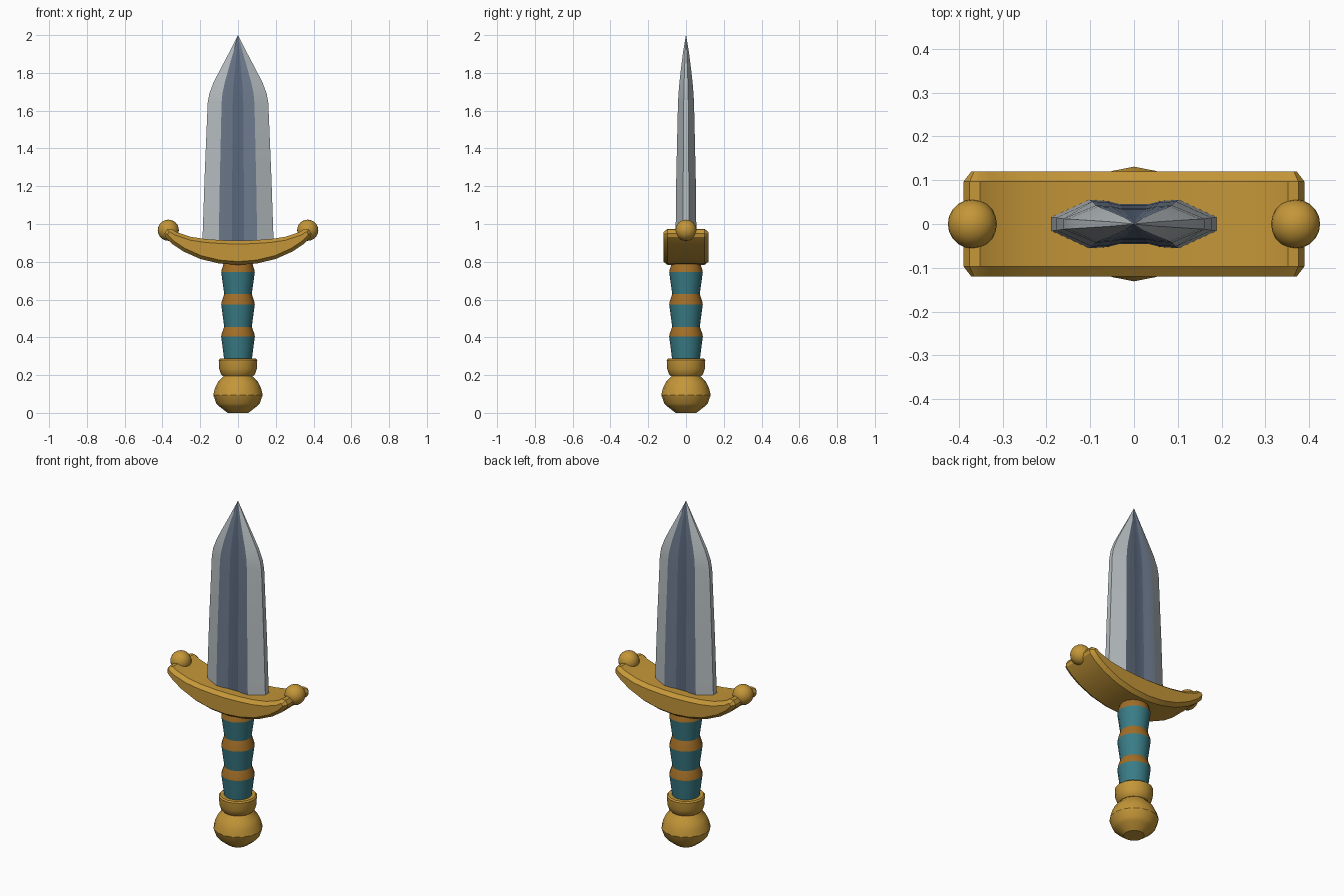
import bpy, bmesh, math

if "Cube" in bpy.data.objects:
    bpy.data.objects.remove(bpy.data.objects["Cube"])


def material(name, rgb):
    m = bpy.data.materials.new(name)
    m.diffuse_color = (*rgb, 1)
    m.use_nodes = True
    m.node_tree.nodes["Principled BSDF"].inputs["Base Color"].default_value = m.diffuse_color
    return m


GOLD = material("gold", (0.55, 0.305, 0.04))
BRONZE = material("bronze", (0.36, 0.155, 0.02))
TEAL = material("teal", (0.042, 0.205, 0.245))
STEEL = material("steel", (0.46, 0.50, 0.52))
FULLER = material("blue_steel", (0.15, 0.19, 0.26))
FULLER_DARK = material("dark_blue_steel", (0.10, 0.135, 0.20))


def finish(name, bm, mats, angle=30):
    bmesh.ops.recalc_face_normals(bm, faces=bm.faces)
    me = bpy.data.meshes.new(name)
    bm.to_mesh(me)
    bm.free()
    for m in mats:
        me.materials.append(m)
    ob = bpy.data.objects.new(name, me)
    bpy.context.collection.objects.link(ob)
    bpy.ops.object.select_all(action='DESELECT')
    ob.select_set(True)
    bpy.context.view_layer.objects.active = ob
    bpy.ops.object.shade_smooth_by_angle(angle=math.radians(angle))
    return ob


def loft(rings):
    """Join rings of equal point count and cap both ends."""
    bm = bmesh.new()
    vs = [[bm.verts.new(p) for p in r] for r in rings]
    n = len(vs[0])
    for a, b in zip(vs, vs[1:]):
        for i in range(n):
            j = (i + 1) % n
            bm.faces.new((a[i], a[j], b[j], b[i]))
    bm.faces.new(vs[0])
    bm.faces.new(vs[-1])
    return bm


def turned(name, profile, mat, sides=16, angle=30):
    """Round part from (radius, height) pairs."""
    rings = [[(r * math.cos(2 * math.pi * i / sides),
               r * math.sin(2 * math.pi * i / sides), z)
              for i in range(sides)] for r, z in profile]
    return finish(name, loft(rings), [mat], angle)


# Pommel and the collar above it
turned("pommel", [(0.055, 0.0), (0.10, 0.035), (0.115, 0.05), (0.131, 0.095),
                  (0.122, 0.13), (0.105, 0.165), (0.08, 0.19), (0.07, 0.21)], GOLD)
turned("grip_collar", [(0.08, 0.195), (0.09, 0.205), (0.10, 0.235), (0.102, 0.28),
                       (0.095, 0.287)], GOLD)

# Grip: flared wraps with a bronze ring above each
for i, (z0, z1, z2) in enumerate([(0.28, 0.405, 0.455), (0.455, 0.575, 0.63),
                                  (0.63, 0.745, 0.80)]):
    turned(f"grip_wrap_{i + 1}", [(0.073, z0), (0.089, z1)], TEAL)
    turned(f"grip_ring_{i + 1}", [(0.089, z1), (0.086, z1 + 0.015), (0.073, z2)], BRONZE)

# Curved guard: half outline mirrored, extruded through y with bevelled rims
half = [(0.10, 0.791), (0.20, 0.815), (0.29, 0.855), (0.35, 0.895), (0.385, 0.93),
        (0.389, 0.95), (0.375, 0.972), (0.352, 0.974), (0.325, 0.957),
        (0.25, 0.932), (0.17, 0.92), (0.08, 0.914)]
outline = [(0, 0.783)] + half + [(0, 0.912)] + [(-x, z) for x, z in reversed(half)]


def inset(points, d):
    out = []
    for i, (x, z) in enumerate(points):
        (ax, az), (bx, bz) = points[i - 1], points[(i + 1) % len(points)]
        tx, tz = bx - ax, bz - az
        length = math.hypot(tx, tz)
        out.append((x - tz / length * d, z + tx / length * d))
    return out


inner = inset(outline, 0.018)
finish("guard", loft([[(x, y, z) for x, z in pts] for pts, y in
                      [(inner, -0.12), (outline, -0.097),
                       (outline, 0.097), (inner, 0.12)]]), [GOLD])

# Ball on each end of the guard
for side, label in ((-1, "left"), (1, "right")):
    bm = bmesh.new()
    bmesh.ops.create_uvsphere(bm, u_segments=20, v_segments=12, radius=0.056)
    bmesh.ops.translate(bm, verts=bm.verts, vec=(side * 0.369, 0, 0.967))
    finish(f"guard_ball_{label}", bm, [GOLD], 60)

# Blade: hollow-ground section scaled along its height to a point
quarter = [(0.19, 0.016), (0.103, 0.056), (0.06, 0.053), (0.033, 0.046)]
front = quarter + [(-x, y) for x, y in reversed(quarter)]
section = front + [(x, -y) for x, y in reversed(front)]
stations = [(0.86, 1.0, 1.0), (1.25, 0.93, 0.92), (1.64, 0.845, 0.76),
            (1.69, 0.80, 0.71), (1.75, 0.68, 0.62), (1.82, 0.49, 0.48),
            (1.91, 0.24, 0.28), (2.0, 0.002, 0.01)]
bm = loft([[(x * sx, y * sy, z) for x, y in section] for z, sx, sy in stations])
# Colour strips run lengthwise: centre, fuller sides, ground edges
n = len(section)
strip = {3: 2, 11: 2, 1: 1, 2: 1, 4: 1, 5: 1, 9: 1, 10: 1, 12: 1, 13: 1}
bm.faces.ensure_lookup_table()
for k in range(n * (len(stations) - 1)):
    bm.faces[k].material_index = strip.get(k % n, 0)
finish("blade", bm, [STEEL, FULLER, FULLER_DARK], 20)
